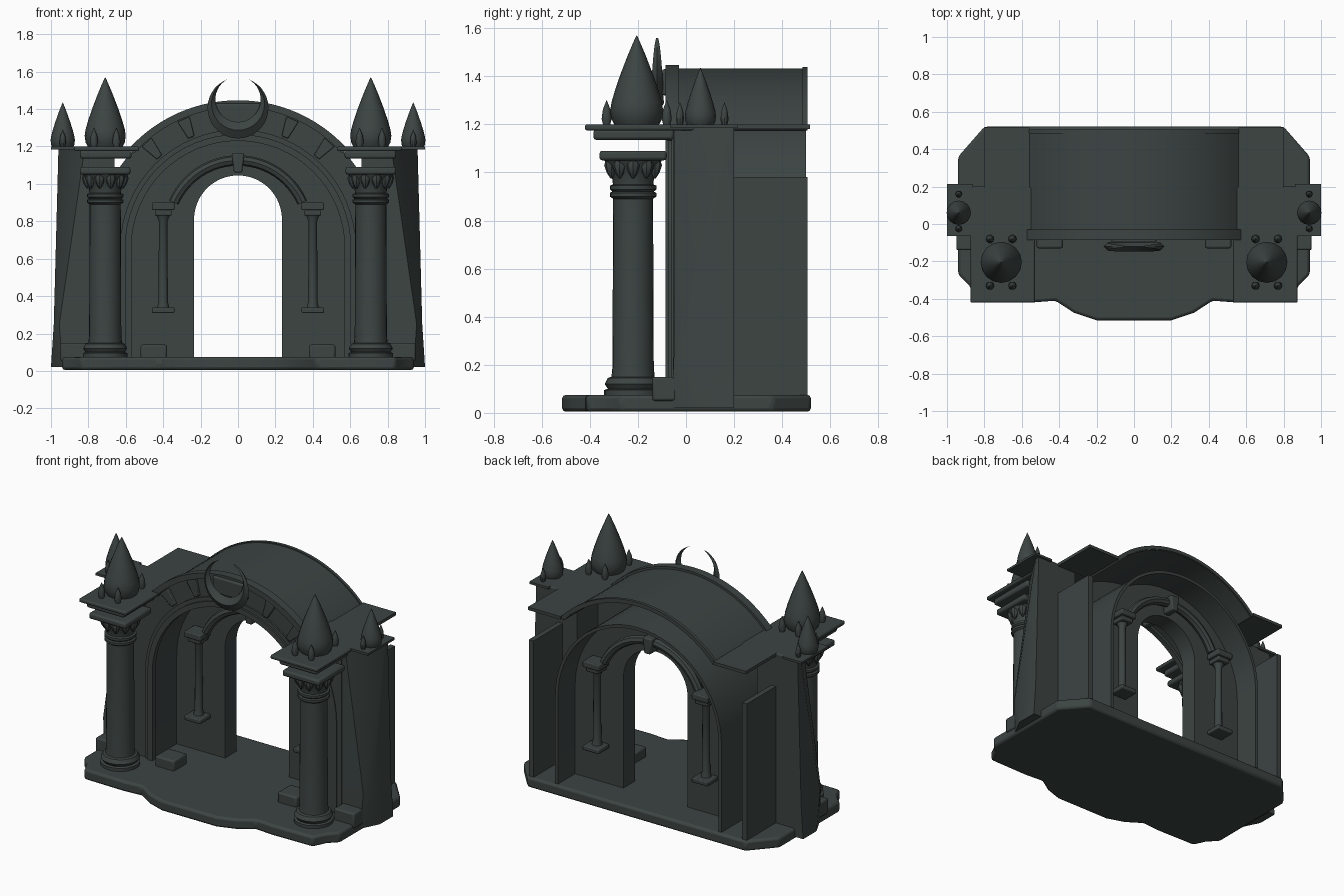
import bpy, bmesh
from math import sin, cos, pi, radians, atan2

if "Cube" in bpy.data.objects:
    bpy.data.objects.remove(bpy.data.objects["Cube"])

stone = bpy.data.materials.new("dark slate stone")
stone.use_nodes = True
COLOUR = (0.045, 0.058, 0.055, 1)
stone.diffuse_color = COLOUR
stone.node_tree.nodes["Principled BSDF"].inputs["Base Color"].default_value = COLOUR

SPRING = 0.66   # height where the big arch starts to curve
FLOOR = 0.075
SIDES = (("left", 1), ("right", -1))


def finish(name, bm, bevel=0):
    bmesh.ops.recalc_face_normals(bm, faces=bm.faces)
    mesh = bpy.data.meshes.new(name)
    bm.to_mesh(mesh)
    bm.free()
    mesh.materials.append(stone)
    ob = bpy.data.objects.new(name, mesh)
    bpy.context.collection.objects.link(ob)
    if bevel:
        mod = ob.modifiers.new("soft edges", "BEVEL")
        mod.width, mod.segments, mod.limit_method = bevel, 2, "ANGLE"
    bpy.ops.object.select_all(action="DESELECT")
    ob.select_set(True)
    bpy.context.view_layer.objects.active = ob
    bpy.ops.object.shade_smooth_by_angle(angle=radians(35))
    return ob


def loft(name, rings, bevel=0):
    """Skin a list of equal rings of points and cap both ends."""
    bm = bmesh.new()
    rows = [[bm.verts.new(p) for p in ring] for ring in rings]
    n = len(rows[0])
    for a, b in zip(rows, rows[1:]):
        for i in range(n):
            j = (i + 1) % n
            bm.faces.new((a[i], a[j], b[j], b[i]))
    bm.faces.new(rows[0])
    bm.faces.new(rows[-1])
    return finish(name, bm, bevel)


def box(name, x, y, z, bevel=0.0):
    rings = [[(x[i], y[j], h) for i, j in ((0, 0), (1, 0), (1, 1), (0, 1))] for h in z]
    return loft(name, rings, bevel)


def lathe(name, profile, at, segs=24):
    rings = [[(at[0] + r * cos(2 * pi * i / segs), at[1] + r * sin(2 * pi * i / segs), z)
              for i in range(segs)] for r, z in profile]
    return loft(name, rings)


def front_prism(name, outline, y0, y1, bevel=0):
    return loft(name, [[(x, y, z) for x, z in outline] for y in (y0, y1)], bevel)


def arch(r, zc, foot, n=32):
    """Arch outline from the right foot over the top to the left foot."""
    curve = [(r * cos(pi * i / n), zc + r * sin(pi * i / n)) for i in range(n + 1)]
    return [(r, foot)] + curve + [(-r, foot)]


def arch_ring(name, r_in, r_out, y0, y1):
    front_prism(name, arch(r_out, SPRING, FLOOR) + arch(r_in, SPRING, FLOOR)[::-1], y0, y1)


def arc_band(name, r0, r1, half_angle, y0, y1):
    def arc(r):
        return [(r * sin(t), SPRING + r * cos(t)) for t in
                [radians(half_angle) * (i / 16 - 1) for i in range(33)]]
    front_prism(name, arc(r1) + arc(r0)[::-1], y0, y1)


# Floor slab with the bulging front step
half = [(0, -.515), (.2, -.515), (.32, -.475), (.42, -.41), (.55, -.42), (.84, -.415),
        (.88, -.33), (.94, -.27), (.94, .36), (.8, .52)]
plan = half + [(-x, y) for x, y in half[:0:-1]]
loft("floor_slab", [[(x, y, z) for x, y in plan] for z in (.005, FLOOR)], .015)

# Front arch face, thin inner vault and separate roof skin, open between at the back
arch_ring("front_arch", .59, .765, -.06, -.02)
arch_ring("inner_vault", .59, .61, -.03, .5)
arch_ring("inner_moulding", .57, .605, -.085, -.05)
arch_ring("outer_moulding", .605, .63, -.072, -.05)
arc_band("front_cornice", .75, .787, 48, -.085, -.03)
arc_band("roof_skin", .75, .772, 47, -.05, .5)
arc_band("back_lip", .755, .779, 47, .485, .505)

# Raised arch stones
for deg in (-41, -23, 23, 41):
    def spoke(r, w):
        t = radians(deg)
        return [(r * sin(t) + k * w * cos(t), SPRING + r * cos(t) - k * w * sin(t)) for k in (-1, 1)]
    front_prism("arch_stone", spoke(.64, .018) + spoke(.745, .035)[::-1], -.082, -.05, .005)

# Door wall with the round-headed opening
opening = arch(.235, .81, FLOOR)
front_prism("door_wall", arch(.595, SPRING, FLOOR) + opening[::-1], .2, .32)

# Door trim on both faces of the wall
for face, y, out in (("front", .2, -1), ("back", .32, 1)):
    yc = y + out * .04
    rings = []
    for t in [-1.16 + 2.32 * i / 24 for i in range(25)]:
        ring = []
        for k in range(8):
            r = .375 + .028 * cos(k * pi / 4)
            ring.append((r * sin(t), yc + .03 * sin(k * pi / 4), .75 + r * cos(t)))
        rings.append(ring)
    loft(face + "_door_hood", rings)
    front_prism(face + "_keystone", [(-.022, 1.06), (.022, 1.06), (.034, 1.165), (-.034, 1.165)],
                *sorted((y, y + out * .09)), .008)
    for side, s in SIDES:
        x = s * .4
        tag = side + "_" + face
        lathe(tag + "_wall_shaft", [(.035, .33), (.025, .37), (.023, .8), (.035, .83)], (x, yc), 12)
        for z, w in (((.31, .34), .06), ((.83, .86), .045), ((.86, .9), .06)):
            box(tag + "_wall_shaft_block", (x - w, x + w), sorted((y, y + out * (w + .05))), z, .006)

# Crescent on the crown
tip = (.055, 1.56)
crescent = []
for i in range(33):
    k = 2 * i / 32 - 1
    rows = []
    for r, zc in ((.163, 1.406), (.121, 1.452)):
        end = atan2(tip[0], tip[1] - zc)
        t = k * (pi - end)
        rows.append((r * sin(t), zc - r * cos(t)))
    (ox, oz), (ix, iz) = rows
    mx, mz = (ox + ix) / 2, (oz + iz) / 2
    d = .004 + .024 * (1 - k * k)
    crescent.append([(ox, -.12, oz), (mx, -.12 - d, mz), (ix, -.12, iz), (mx, -.12 + d, mz)])
loft("crescent", crescent)
box("crescent_mount", (-.12, .12), (-.1, -.05), (1.32, 1.43), .01)


def spire(name, x, y, r, z0, z1):
    h = z1 - z0
    shape = [(.8, 0), (.95, .08), (1, .18), (.95, .27), (.82, .4), (.62, .57), (.34, .78), (.15, .91), (.01, 1)]
    lathe(name, [(r * a, z0 + h * b) for a, b in shape], (x, y), 16)


def bud(name, x, y, z, r, h):
    lathe(name, [(r * .6, z), (r, z + h * .3), (r * .75, z + h * .65), (.001, z + h)], (x, y), 10)


for side, s in SIDES:
    def span(a, b):
        return sorted((s * a, s * b))

    # Pier behind the column, and the buttress whose front corner is cut by a slanting plane
    box(side + "_pier", span(.66, .8), (-.055, .2), (FLOOR, 1.19))
    cuts = ((.02, (.94, -.06), (1.0, .06)), (.25, (.955, -.05), (.985, .0)), (1.19, (.82, -.05), (.96, .17)))
    loft(side + "_buttress", [[(s * x, y, z) for x, y in
         ((.75, -.05), front, outer, (outer[0], .2), (.75, .2))] for z, front, outer in cuts])

    # Thin outer side wall, leaning in at the top
    box(side + "_side_wall", span(.765, .8), (.19, .505), (.03, .98))
    box(side + "_buttress_foot", span(.8, .95), (-.14, -.04), (.05, .15), .01)
    box(side + "_floor_block", span(.38, .52), (-.13, .01), (.06, .14), .01)

    # Stepped ledges
    box(side + "_ledge", span(.53, .875), (-.42, .2), (1.175, 1.2), .008)
    box(side + "_ledge_step", span(.57, .845), (-.385, -.05), (1.135, 1.178), .012)
    box(side + "_rear_ledge", span(.56, .8), (.15, .515), (1.18, 1.2))
    box(side + "_buttress_cap", span(.86, 1.0), (-.065, .215), (1.185, 1.2))

    # Free-standing column
    cx, cy = s * .71, -.22
    lathe(side + "_column", [(.12, .06), (.12, .095), (.105, .1), (.118, .12), (.105, .145), (.09, .15),
                             (.086, .19), (.083, .89), (.097, .9), (.097, .915), (.086, .92), (.097, .93),
                             (.097, .945), (.084, .95), (.09, 1.0), (.125, 1.06)], (cx, cy))
    box(side + "_column_cap", (cx - .135, cx + .135), (cy - .14, cy + .14), (1.05, 1.09), .012)
    for i in range(10):
        a = 2 * pi * i / 10
        px, py = cx + .095 * cos(a), cy + .095 * sin(a)
        lathe(side + "_cap_leaf", [(.004, .975), (.02, 1.0), (.03, 1.03), (.02, 1.06)], (px, py), 8)

    # Spires with their small buds
    spire(side + "_main_spire", s * .71, -.205, .11, 1.19, 1.57)
    for dx in (-.06, .06):
        for dy in (-.125, .125):
            bud(side + "_main_bud", s * .71 + dx, -.205 + dy, 1.19, .022, .11)
    spire(side + "_small_spire", s * .937, .06, .065, 1.19, 1.435)
    for dy in (-.09, .095):
        bud(side + "_small_bud", s * .937, .065 + dy, 1.19, .018, .1)
